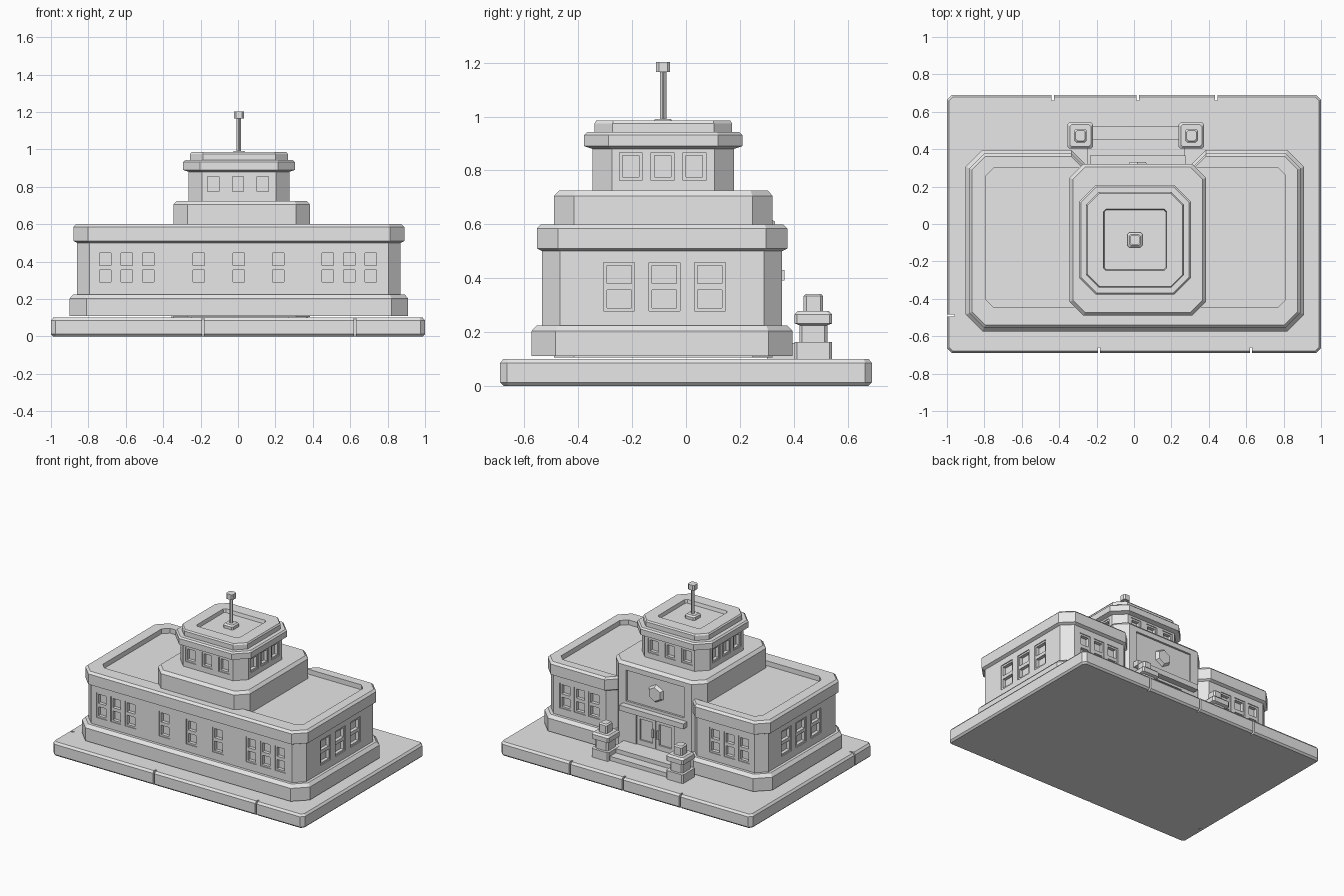
import bpy, bmesh, math
from mathutils import Matrix

if "Cube" in bpy.data.objects:
    bpy.data.objects.remove(bpy.data.objects["Cube"], do_unlink=True)

stone = bpy.data.materials.new("grey stone")
stone.use_nodes = True
stone.diffuse_color = (0.8, 0.8, 0.8, 1)
stone.node_tree.nodes["Principled BSDF"].inputs["Base Color"].default_value = (0.8, 0.8, 0.8, 1)


def finish(bm, name):
    bmesh.ops.recalc_face_normals(bm, faces=bm.faces)
    mesh = bpy.data.meshes.new(name)
    bm.to_mesh(mesh)
    bm.free()
    mesh.materials.append(stone)
    ob = bpy.data.objects.new(name, mesh)
    bpy.context.scene.collection.objects.link(ob)
    return ob


def octagon(x0, x1, y0, y1, c):
    """Footprint with cut corners; returns outline as a function of inset."""
    def outline(o):
        a, b, p, q = x0 + o, x1 - o, y0 + o, y1 - o
        k = max(c - 0.59 * o, 0.01)
        return [(a + k, p), (b - k, p), (b, p + k), (b, q - k),
                (b - k, q), (a + k, q), (a, q - k), (a, p + k)]
    return outline


def stack(name, outline, profile):
    """Solid made of outline rings at (height, inset)."""
    bm = bmesh.new()
    rings = [[bm.verts.new((x, y, z)) for x, y in outline(o)] for z, o in profile]
    for low, high in zip(rings, rings[1:]):
        n = len(low)
        for i in range(n):
            j = (i + 1) % n
            bm.faces.new((low[i], low[j], high[j], high[i]))
    bm.faces.new(rings[0][::-1])
    bm.faces.new(rings[-1])
    return finish(bm, name)


def add_box(bm, x0, x1, y0, y1, z0, z1):
    m = Matrix.Translation(((x0 + x1) / 2, (y0 + y1) / 2, (z0 + z1) / 2))
    m = m @ Matrix.Diagonal((abs(x1 - x0), abs(y1 - y0), abs(z1 - z0), 1))
    bmesh.ops.create_cube(bm, size=1, matrix=m)


def boxes(name, items):
    bm = bmesh.new()
    for item in items:
        add_box(bm, *item)
    return finish(bm, name)


def carve(ob, cutter):
    cutter.hide_render = True
    mod = ob.modifiers.new("cut", "BOOLEAN")
    mod.object, mod.operation, mod.solver = cutter, "DIFFERENCE", "EXACT"
    bpy.context.view_layer.objects.active = ob
    bpy.ops.object.modifier_apply(modifier=mod.name)
    bpy.data.objects.remove(cutter, do_unlink=True)


def on_wall(side, wall, u0, u1, d0, d1, z0, z1):
    """Box on a wall: u runs along it, d is measured outwards."""
    axis, sign = side
    depth = (sign * (wall + d0), sign * (wall + d1))
    if axis == "y":
        return (u0, u1, *depth, z0, z1)
    return (*depth, u0, u1, z0, z1)


FRONT, BACK, RIGHT, LEFT = ("y", -1), ("y", 1), ("x", 1), ("x", -1)


def windows(target, name, rows, z0, z1, split):
    """Sunken windows with frames; rows hold side, wall, width, centres."""
    cuts, bars = [], []
    for side, wall, w, centres in rows:
        for c in centres:
            a, b, t = c - w / 2, c + w / 2, 0.012
            cuts.append(on_wall(side, wall, a, b, -0.03, 0.02, z0, z1))
            strips = [(a, a + t, z0, z1), (b - t, b, z0, z1),
                      (a, b, z0, z0 + t), (a, b, z1 - t, z1)]
            if split:
                m = (z0 + z1) / 2
                strips.append((a, b, m - t, m + t))
            bars += [on_wall(side, wall, u, v, -0.035, -0.006, p, q) for u, v, p, q in strips]
    carve(target, boxes("window_cutter", cuts))
    boxes(name, bars)


# Ground slab with joints in its edge
slab = stack("ground_slab", octagon(-1, 1, -0.69, 0.69, 0.025),
             [(0, 0.012), (0.012, 0), (0.085, 0), (0.1, 0.012)])
joints = [(x - 0.006, x + 0.006, s * 0.66, s * 0.75, -0.1, 0.2)
          for s, xs in ((-1, (-0.187, 0.626)), (1, (-0.435, 0.02, 0.44))) for x in xs]
joints.append((-1.1, -0.96, -0.495, -0.483, -0.1, 0.2))
carve(slab, boxes("joint_cutter", joints))


# Main building: plinth, walls and cornice, with a notch for the entrance
def building_outline(o):
    pts = octagon(-0.9, 0.91, -0.574, 0.396, 0.09)(o)
    top, depth = 0.396 - o, 0.29
    run = top - depth
    notch = [(0.385, top), (0.385 - run, depth), (-0.335 + run, depth), (-0.335, top)]
    return pts[:5] + notch + pts[5:]


building = stack("main_building", building_outline,
                 [(0.11, 0), (0.203, 0), (0.225, 0.02), (0.225, 0.04), (0.5, 0.04),
                  (0.51, 0.02), (0.585, 0.02), (0.6, 0.035)])
carve(building, stack("roof_cutter", octagon(-0.79, 0.81, -0.445, 0.3, 0.04),
                      [(0.565, 0), (0.7, 0)]))
wing = (0.48, 0.595, 0.71)
both_wings = [s * c for s in (-1, 1) for c in wing]
side_centres = (-0.248, -0.08, 0.089)
windows(building, "main_window_frames",
        [(FRONT, 0.534, 0.085, both_wings + [-0.21, 0.005, 0.215]),
         (BACK, 0.356, 0.088, both_wings),
         (RIGHT, 0.87, 0.115, side_centres),
         (LEFT, 0.86, 0.115, side_centres)], 0.278, 0.458, True)

# Central block, which forms the entrance facade
block = stack("central_block", octagon(-0.345, 0.385, -0.49, 0.322, 0.075),
              [(0.105, 0), (0.705, 0), (0.725, 0.018)])
carve(block, boxes("facade_cutter", [(-0.13, 0.17, 0.302, 0.4, 0.16, 0.375),
                                     (-0.21, 0.25, 0.308, 0.4, 0.45, 0.67)]))

# Entrance doors, canopy and facade ornament
leaves = []
for a, b in ((-0.13, 0.018), (0.022, 0.17)):
    leaves += [(a, a + 0.025, 0.3, 0.314, 0.16, 0.375), (b - 0.025, b, 0.3, 0.314, 0.16, 0.375),
               (a, b, 0.3, 0.314, 0.345, 0.375), (a, b, 0.3, 0.314, 0.16, 0.195)]
boxes("entrance_doors", leaves)
boxes("door_handles", [(x - 0.005, x + 0.005, 0.31, 0.325, 0.24, 0.3) for x in (0.0, 0.04)])
boxes("canopy", [(-0.235, 0.275, 0.3, 0.366, 0.392, 0.43)])
bm = bmesh.new()
bmesh.ops.create_cone(bm, cap_ends=True, segments=6, radius1=0.065, radius2=0.05, depth=0.025,
                      matrix=Matrix.Translation((0.02, 0.318, 0.56)) @ Matrix.Rotation(-math.pi / 2, 4, "X"))
finish(bm, "facade_boss")

# Entrance steps
boxes("entrance_steps", [(-0.25, 0.27, 0.3, 0.52, 0.1, 0.13),
                         (-0.25, 0.27, 0.3, 0.455, 0.13, 0.16)])

# Pedestals beside the steps
for x, label in ((-0.287, "right"), (0.307, "left")):
    y = 0.473
    square = octagon(x - 0.068, x + 0.068, y - 0.07, y + 0.07, 0.006)
    stack(label + "_pedestal", square,
          [(0.1, 0), (0.162, 0), (0.162, 0.018), (0.225, 0.018), (0.232, 0), (0.265, 0),
           (0.278, 0.012), (0.278, 0.034), (0.333, 0.034), (0.342, 0.042)])

# Tower with stepped roof
tower = stack("tower", octagon(-0.294, 0.305, -0.378, 0.209, 0.09),
              [(0.71, 0.03), (0.88, 0.03), (0.89, 0), (0.932, 0), (0.942, 0.01), (0.942, 0.038),
               (0.975, 0.038), (0.985, 0.045), (0.985, 0.13), (0.96, 0.135)])
across, along = (-0.133, 0, 0.133), (-0.205, -0.087, 0.031)
windows(tower, "tower_window_frames",
        [(FRONT, 0.348, 0.085, across), (BACK, 0.179, 0.085, across),
         (RIGHT, 0.275, 0.085, along), (LEFT, 0.264, 0.085, along)], 0.763, 0.867, False)

# Mast on the tower roof
mast = octagon(-0.035, 0.045, -0.125, -0.045, 0.006)
stack("mast", mast, [(0.95, 0), (0.98, 0), (0.99, 0.01), (0.99, 0.028), (1.165, 0.028),
                     (1.165, 0.014), (1.203, 0.014)])
